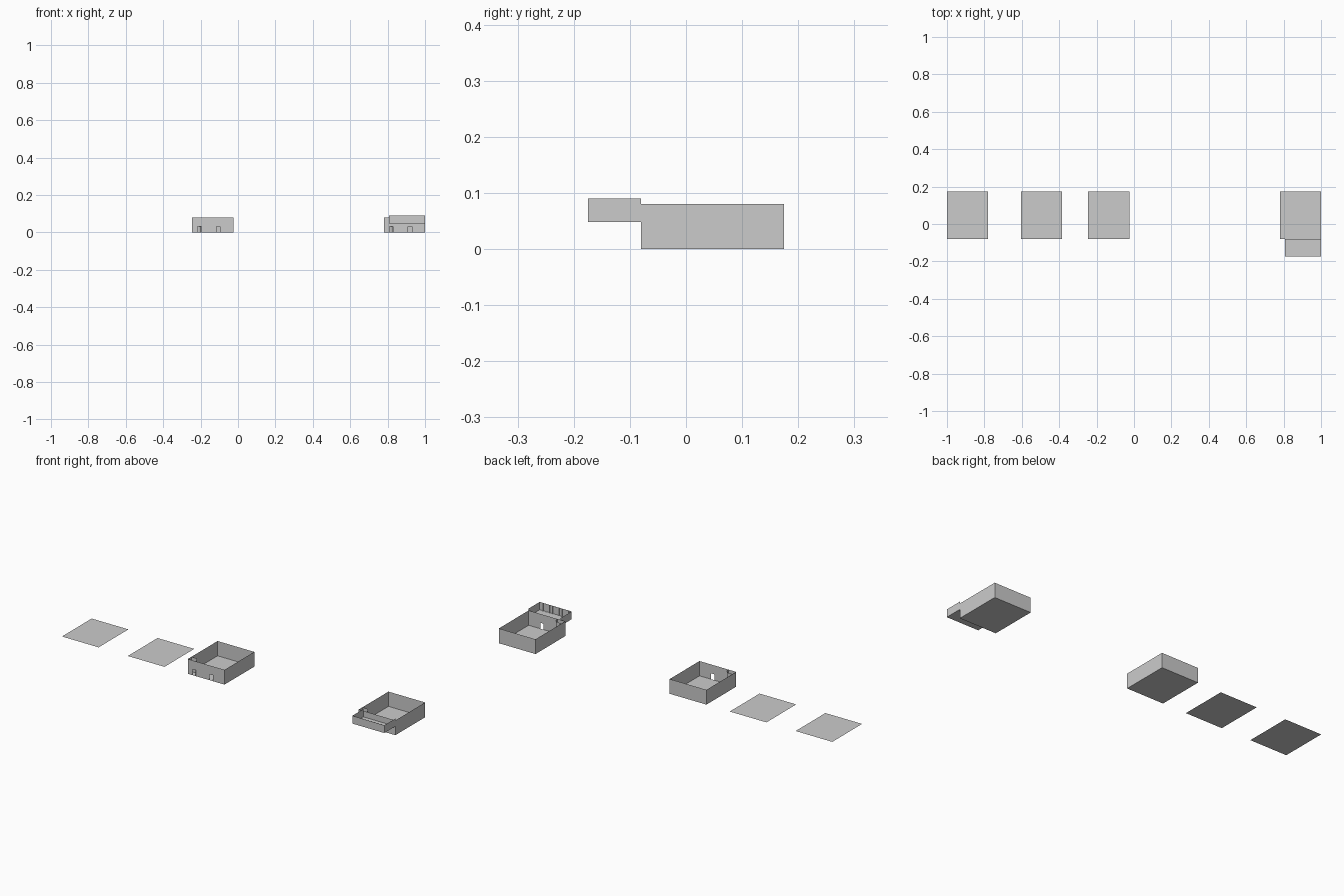
import bpy
from math import sin, cos, pi

if "Cube" in bpy.data.objects:
    bpy.data.objects.remove(bpy.data.objects["Cube"])

Y0, Y1 = -0.08, 0.175      # plan depth
W, H = 0.22, 0.08          # plan width, storey height
DOOR_H = 0.032


def mesh_object(name, faces):
    """Make an object from a list of corner loops."""
    verts, polys = [], []
    for f in faces:
        polys.append(range(len(verts), len(verts) + len(f)))
        verts.extend(f)
    me = bpy.data.meshes.new(name)
    me.from_pydata(verts, [], [list(p) for p in polys])
    ob = bpy.data.objects.new(name, me)
    bpy.context.collection.objects.link(ob)
    return ob


def flat(x0, x1, y0, y1, z):
    return [(x0, y0, z), (x1, y0, z), (x1, y1, z), (x0, y1, z)]


def wall(a, b, z0, z1):
    return [(*a, z0), (*b, z0), (*b, z1), (*a, z1)]


def storey(name, x0):
    x1 = x0 + W
    # floor and plain side and back walls
    mesh_object(name + "_floor", [flat(x0, x1, Y0, Y1, 0)])
    mesh_object(name + "_walls", [
        wall((x1, Y0), (x1, Y1), 0, H),
        wall((x1, Y1), (x0, Y1), 0, H),
        wall((x0, Y1), (x0, Y0), 0, H)])
    # front wall with two door openings
    cuts = [x0, x0 + 0.029, x0 + 0.05, x0 + 0.13, x0 + 0.15, x1]
    mesh_object(name + "_front_wall", [
        wall((a, Y0), (b, Y0), DOOR_H if i % 2 else 0, H)
        for i, (a, b) in enumerate(zip(cuts, cuts[1:]))])
    # rounded partition behind the left door
    path = [(x0, Y0 + 0.031)]
    for i in range(7):
        t = pi / 2 * i / 6
        path.append((x0 + 0.025 + 0.022 * sin(t), Y0 + 0.031 * cos(t)))
    mesh_object(name + "_partition",
                [wall(a, b, 0, H) for a, b in zip(path, path[1:])])


# flat floor plates
mesh_object("plain_plate", [flat(-1.0, -0.78, Y0, Y1, 0)])
mesh_object("marked_plate", [flat(-0.605, -0.385, Y0, Y1, 0)])
mesh_object("plate_centre_mark", [flat(-0.497, -0.493, 0.046, 0.052, 0.0005)])

# two open storeys
storey("lower_room", -0.245)
storey("balcony_room", 0.78)

# balcony with solid parapet
bx0, bx1, by, bz0, bz1 = 0.808, 1.0, -0.175, 0.048, 0.09
mesh_object("balcony_floor", [flat(bx0, bx1, by, Y0, bz0)])
mesh_object("balcony_parapet", [
    wall((bx0, Y0), (bx0, by), bz0, bz1),
    wall((bx0, by), (bx1, by), bz0, bz1),
    wall((bx1, by), (bx1, Y0), bz0, bz1)])

# shallow posts along the inside of the parapet
for i in range(9):
    x = bx0 + 0.02 + i * 0.019
    pts = [(x - 0.003, by), (x - 0.003, by + 0.003),
           (x + 0.003, by + 0.003), (x + 0.003, by)]
    mesh_object("parapet_post", [wall(a, b, bz0, bz1)
                                 for a, b in zip(pts[1:], pts)]
                + [[(*p, bz1) for p in pts[::-1]]])
